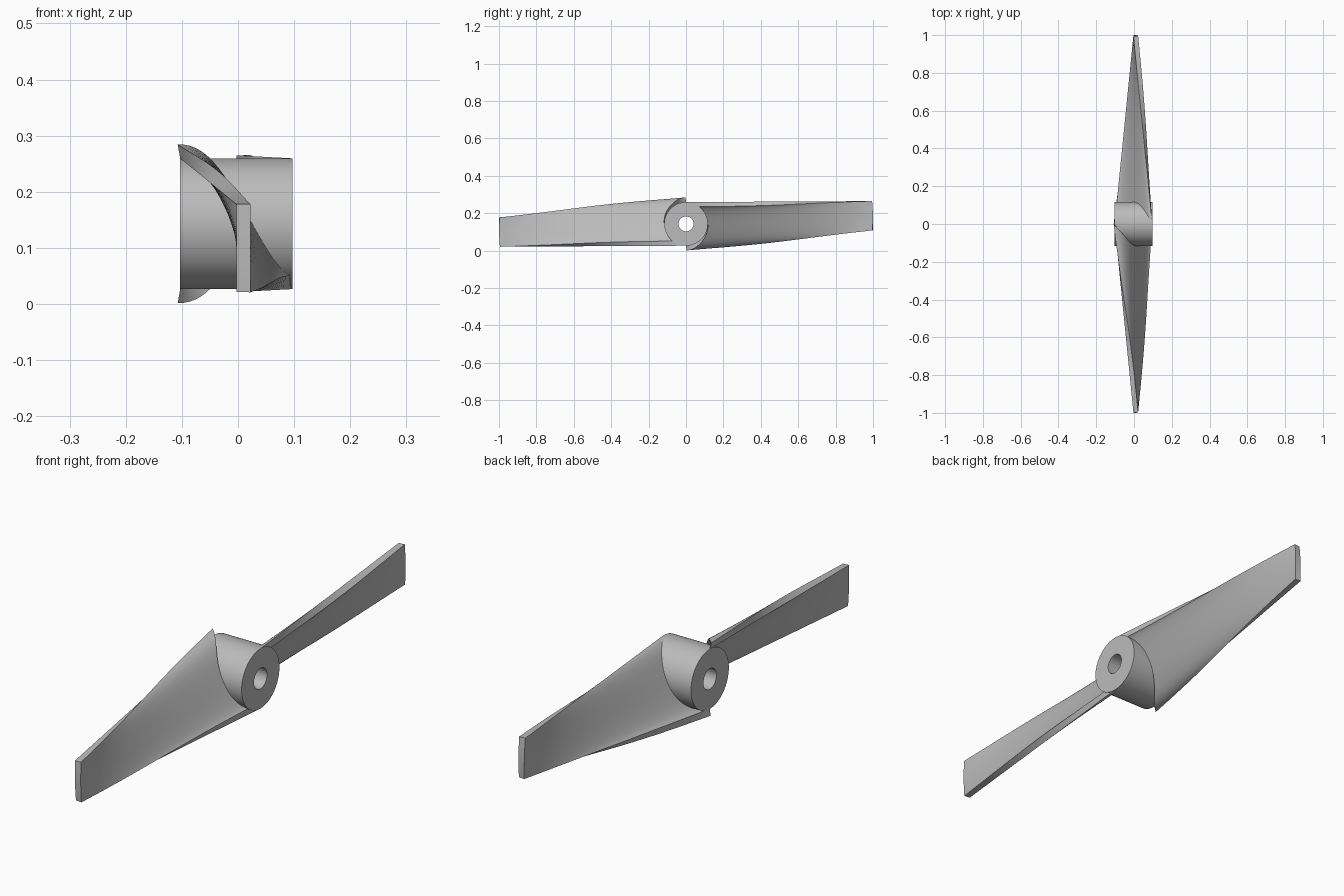
import bpy, bmesh
from math import pi, sin, cos, radians
from mathutils import Vector, Matrix

cube = bpy.data.objects.get("Cube")
if cube:
    bpy.data.objects.remove(cube)

AXIS_Z = 0.143          # height of the shaft axis, which runs along x
X0, X1 = -0.103, 0.097  # hub ends
HUB_R, BORE_R = 0.1165, 0.04
THICK = 0.025
ACROSS, ALONG = 32, 24

grey = bpy.data.materials.new("grey plastic")
grey.use_nodes = True
colour = (0.5, 0.5, 0.5, 1)
grey.diffuse_color = colour
grey.node_tree.nodes["Principled BSDF"].inputs["Base Color"].default_value = colour


def finish(name, bm):
    bmesh.ops.recalc_face_normals(bm, faces=bm.faces[:])
    mesh = bpy.data.meshes.new(name)
    bm.to_mesh(mesh)
    bm.free()
    mesh.materials.append(grey)
    obj = bpy.data.objects.new(name, mesh)
    bpy.context.collection.objects.link(obj)
    bpy.ops.object.select_all(action='DESELECT')
    obj.select_set(True)
    bpy.context.view_layer.objects.active = obj
    bpy.ops.object.shade_smooth_by_angle(angle=radians(35))


# Hub: a tube swept around the shaft axis
def build_hub(sides=64):
    bm = bmesh.new()
    profile = [(X0, HUB_R), (X1, HUB_R), (X1, BORE_R), (X0, BORE_R)]
    rings = []
    for i in range(sides):
        a = 2 * pi * i / sides
        rings.append([bm.verts.new((x, r * cos(a), AXIS_Z + r * sin(a)))
                      for x, r in profile])
    for i in range(sides):
        a, b = rings[i], rings[(i + 1) % sides]
        for k in range(4):
            n = (k + 1) % 4
            bm.faces.new((a[k], a[n], b[n], b[k]))
    finish("hub", bm)


# Blade skin: ruled between a half-turn helix on the hub and an arc at the tip
def skin(u, v):
    t = pi / 2 - pi * u
    root = Vector((X0 + (X1 - X0) * u, -HUB_R * cos(t), HUB_R * sin(t)))
    a = radians(2 - 9 * u)
    tip = Vector(((X0 + X1) / 2, -cos(a), sin(a)))
    return root.lerp(tip, v)


def skin_normal(u, v):
    e = 0.001
    du = skin(u + e, v) - skin(u - e, v)
    dv = skin(u, v + e) - skin(u, v - e)
    return dv.cross(du).normalized()


def build_blade(name, turn):
    bm = bmesh.new()
    place = Matrix.Translation((0, 0, AXIS_Z)) @ Matrix.Rotation(turn, 4, 'X')
    layers = []
    for depth in (0, THICK):
        grid = []
        for i in range(ACROSS + 1):
            u = i / ACROSS
            row = []
            for j in range(ALONG + 1):
                v = j / ALONG
                row.append(bm.verts.new(place @ (skin(u, v) + depth * skin_normal(u, v))))
            grid.append(row)
        layers.append(grid)
    back, front = layers
    for g in layers:
        for i in range(ACROSS):
            for j in range(ALONG):
                bm.faces.new((g[i][j], g[i + 1][j], g[i + 1][j + 1], g[i][j + 1]))
    # Close the long edges, then the root and tip
    for i in (0, ACROSS):
        for j in range(ALONG):
            bm.faces.new((back[i][j], back[i][j + 1], front[i][j + 1], front[i][j]))
    for j in (0, ALONG):
        for i in range(ACROSS):
            bm.faces.new((back[i][j], back[i + 1][j], front[i + 1][j], front[i][j]))
    finish(name, bm)


build_hub()
build_blade("front_blade", 0)
build_blade("back_blade", pi)
